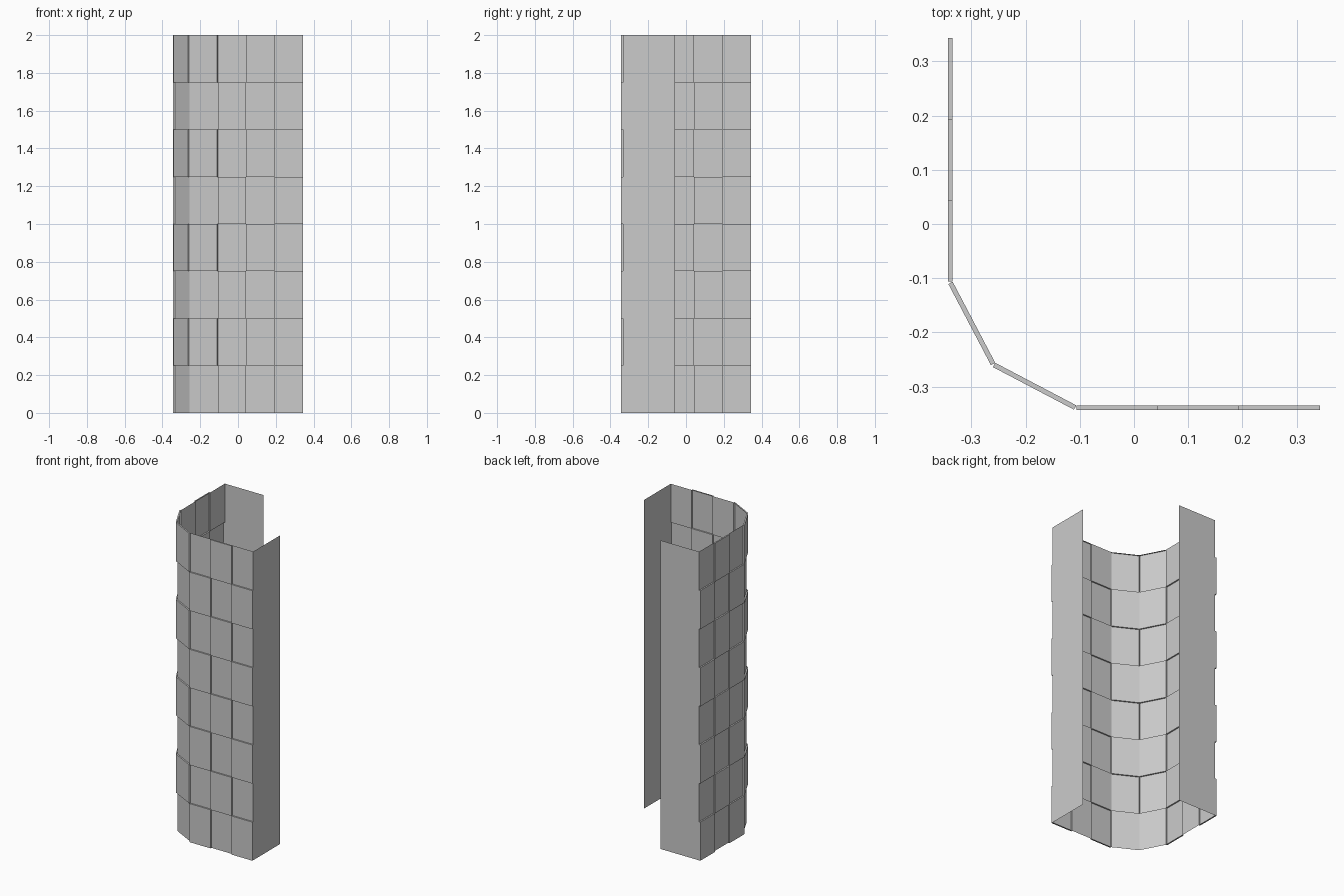
import bpy, bmesh
from mathutils import Vector

if "Cube" in bpy.data.objects:
    bpy.data.objects.remove(bpy.data.objects["Cube"])

ROWS, HEIGHT = 8, 2.0
EDGE, BASE = 0.3435, 0.3345        # outer extent and flat tile plane
RELIEF = EDGE - BASE               # how far raised tiles stand out
FLAP_END = -0.058


def finish(name, bm):
    mesh = bpy.data.meshes.new(name)
    bm.to_mesh(mesh)
    bm.free()
    obj = bpy.data.objects.new(name, mesh)
    bpy.context.collection.objects.link(obj)
    return obj


def sheet(name, path, rows):
    """Vertical sheet along a plan path; returns bmesh and faces keyed by cell."""
    bm = bmesh.new()
    grid = [[bm.verts.new((x, y, HEIGHT * r / rows)) for r in range(rows + 1)]
            for x, y in path]
    cells = {}
    for c in range(len(path) - 1):
        for r in range(rows):
            cells[c, r] = bm.faces.new((grid[c][r], grid[c][r + 1],
                                        grid[c + 1][r + 1], grid[c + 1][r]))
    bm.normal_update()
    return bm, cells


# Tiled wall: front run, chamfered corner, then the same mirrored across the diagonal
half = [(EDGE - 0.15 * i, -BASE) for i in range(4)]
path = half + [(-0.256, -0.256)] + [(y, x) for x, y in reversed(half)]
bm, cells = sheet("tiled_wall", path, ROWS)

# Raise alternate tiles outward
raised = [f for (c, r), f in cells.items() if (min(c, 7 - c) + r) % 2 == 0]
tops = bmesh.ops.extrude_discrete_faces(bm, faces=raised)["faces"]
bm.normal_update()
for f in tops:
    n = f.normal.copy()
    out = Vector((-1, -1, 0))
    if n.dot(out) < 0:
        n.negate()
    bmesh.ops.translate(bm, verts=f.verts[:], vec=n * RELIEF)
bmesh.ops.remove_doubles(bm, verts=bm.verts, dist=1e-5)
bmesh.ops.recalc_face_normals(bm, faces=bm.faces)
finish("tiled_wall", bm)

# Plain flaps closing in from each end
for name, pts in (("right_flap", [(EDGE, FLAP_END), (EDGE, -BASE)]),
                  ("back_flap", [(-BASE, EDGE), (FLAP_END, EDGE)])):
    finish(name, sheet(name, pts, 1)[0])
